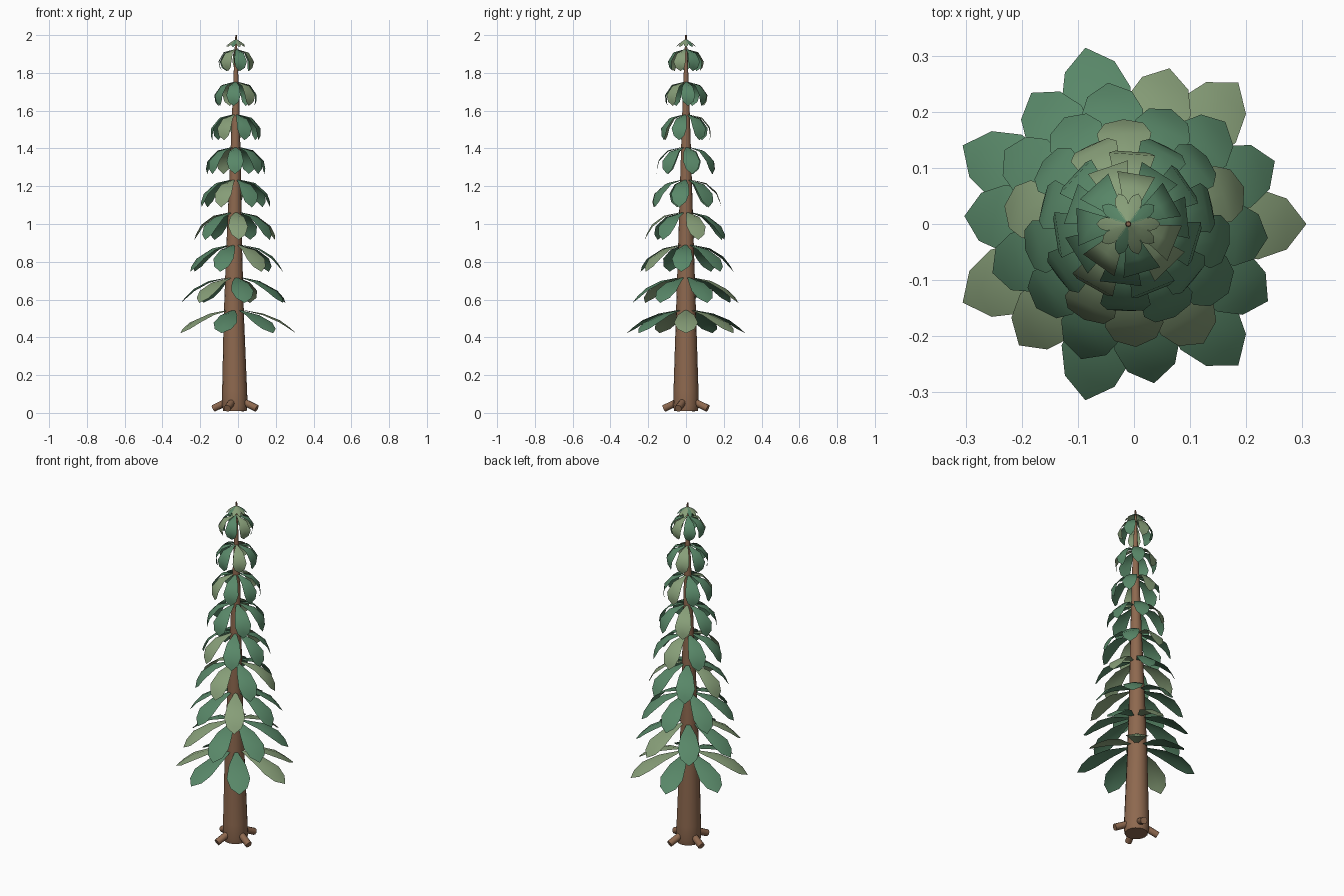
import bpy, bmesh, math
from mathutils import Matrix, Vector

if "Cube" in bpy.data.objects:
    bpy.data.objects.remove(bpy.data.objects["Cube"])


def material(name, color):
    m = bpy.data.materials.new(name)
    m.diffuse_color = (*color, 1)
    m.use_nodes = True
    m.node_tree.nodes["Principled BSDF"].inputs["Base Color"].default_value = m.diffuse_color
    return m


BARK = material("bark brown", (0.27, 0.14, 0.078))
GREEN = material("deep green", (0.098, 0.242, 0.138))
LIGHT = material("pale green", (0.242, 0.342, 0.188))


def finish(name, bm, mats, angle):
    me = bpy.data.meshes.new(name)
    bm.to_mesh(me)
    bm.free()
    for m in mats:
        me.materials.append(m)
    ob = bpy.data.objects.new(name, me)
    bpy.context.collection.objects.link(ob)
    bpy.ops.object.select_all(action='DESELECT')
    ob.select_set(True)
    bpy.context.view_layer.objects.active = ob
    bpy.ops.object.shade_smooth_by_angle(angle=math.radians(angle))
    return ob


def tube(name, stations, sides):
    """Skin rings given as (centre, radius), with capped ends."""
    bm = bmesh.new()
    axis = Vector(stations[-1][0]) - Vector(stations[0][0])
    rot = axis.to_track_quat('Z', 'Y')
    rings = []
    for c, r in stations:
        rings.append([bm.verts.new(Vector(c) + rot @ Vector(
            (r * math.cos(a), r * math.sin(a), 0)))
            for a in [math.tau * i / sides for i in range(sides)]])
    for lo, hi in zip(rings, rings[1:]):
        for i in range(sides):
            j = (i + 1) % sides
            bm.faces.new((lo[i], lo[j], hi[j], hi[i]))
    bm.faces.new(rings[0][::-1])
    bm.faces.new(rings[-1])
    return finish(name, bm, [BARK], 40)


# Trunk, gently bowed and tapering to a spike
trunk = [(-0.016, 0.01, 0.062), (-0.017, 0.04, 0.068), (-0.018, 0.12, 0.066),
         (-0.022, 0.5, 0.054), (-0.02, 0.9, 0.041), (-0.014, 1.3, 0.029),
         (-0.011, 1.65, 0.018), (-0.011, 1.9, 0.008), (-0.01, 2.0, 0.004)]
tube("trunk", [((x, 0, z), r) for x, z, r in trunk], 16)

# Root stubs
for i in range(4):
    a = math.radians(-20 + 90 * i)
    ends = [((-0.015 + d * math.cos(a), d * math.sin(a), z), 0.019)
            for d, z in ((0.03, 0.066), (0.122, 0.024))]
    tube(f"root_{i + 1}", ends, 10)

# Leaf outline: share of length per step, and half width at each row
STEPS = (0.35, 0.30, 0.20, 0.15)
WIDTHS = (0.12, 0.72, 1.0, 0.72)


def add_leaf(bm, place, start, length, half, pitches, mat):
    """Drooping leaf with a raised midrib and a pointed tip."""
    r, z = start, 0.0
    rows = []
    for k in range(5):
        if k < 4:
            w = half * WIDTHS[k]
            pts = [(r, -w, z - 0.2 * w), (r, 0, z), (r, w, z - 0.2 * w)]
        else:
            pts = [(r, 0, z)]
        rows.append([bm.verts.new(place @ Vector(p)) for p in pts])
        if k < 4:
            p = math.radians(pitches[k])
            r += length * STEPS[k] * math.cos(p)
            z -= length * STEPS[k] * math.sin(p)
    faces = []
    for lo, hi in zip(rows[:3], rows[1:4]):
        for i in range(2):
            faces.append(bm.faces.new((lo[i], hi[i], hi[i + 1], lo[i + 1])))
    tip, last = rows[4][0], rows[3]
    for i in range(2):
        faces.append(bm.faces.new((last[i], tip, last[i + 1])))
    for f in faces:
        f.material_index = mat


# Nine whorls of seven leaves, each turned from the one below
PALE = [(0, 1, 4), (1, 4), (5,), (2, 4, 6), (0, 3), (0,), (6, 2), (6, 3), (1, 3, 5)]
LOW, HIGH = (10, 22, 36, 42), (15, 60, 100, 115)
for k, pale in enumerate(PALE):
    t = k / 8
    bm = bmesh.new()
    length = 0.315 - 0.145 * t
    pitches = [a + (b - a) * t for a, b in zip(LOW, HIGH)]
    for i in range(7):
        turn = Matrix.Rotation(0.4 * k + math.tau * i / 7, 4, 'Z')
        place = Matrix.Translation((-0.015 + 0.004 * t, 0, 0.545 + 0.1725 * k)) @ turn
        add_leaf(bm, place, 0.04 - 0.033 * t, length, 0.2 * length, pitches,
                 int(i in pale))
    finish(f"leaf_whorl_{k + 1}", bm, [GREEN, LIGHT], 60)

# Small crown of leaves under the spike
bm = bmesh.new()
for i in range(10):
    place = Matrix.Translation((-0.01, 0, 1.978)) @ Matrix.Rotation(math.tau * i / 10, 4, 'Z')
    add_leaf(bm, place, 0.003, 0.068, 0.012, (32, 36, 42, 45), int(i % 3 != 1))
finish("crown_leaves", bm, [GREEN, LIGHT], 60)
